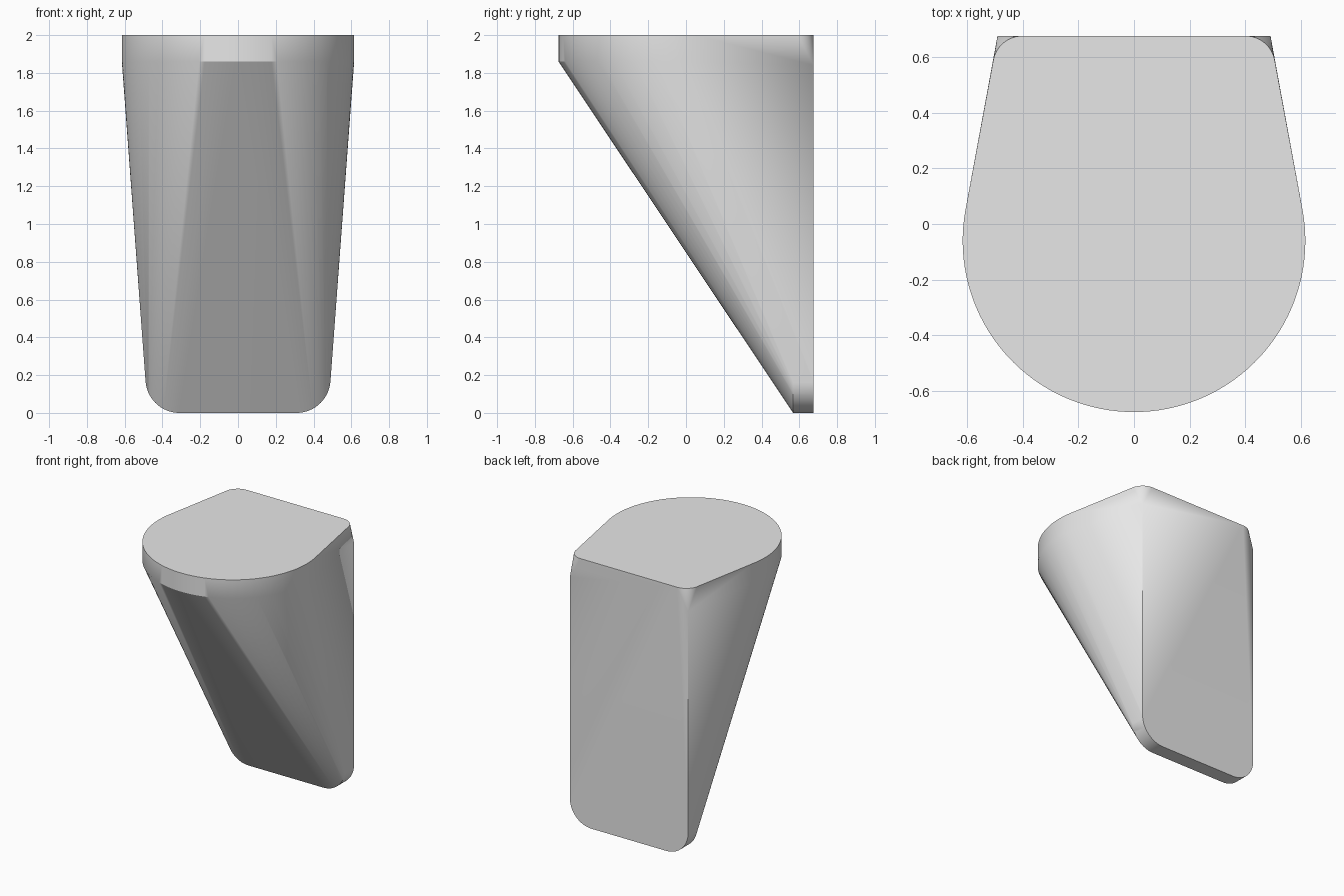
import bpy
import bmesh
from math import cos, sin, radians

cube = bpy.data.objects.get("Cube")
if cube:
    bpy.data.objects.remove(cube, do_unlink=True)

TOP = 2.0
BACK = 0.675
HALF_BACK = 0.49        # half width of the flat back
RIM = 1.86              # lower edge of the rounded front rim
FLARE = 10.3            # angle of the side walls, degrees


def arc(cx, cy, radius, start, end, steps):
    """Points along an arc, angles in degrees."""
    angles = [radians(start + (end - start) * i / steps) for i in range(steps + 1)]
    return [(cx + radius * cos(a), cy + radius * sin(a)) for a in angles]


points = []

# Rounded front of the top, with a short vertical rim
for x, y in arc(0, -0.06, 0.615, -180 - FLARE, FLARE, 72):
    points += [(x, y, TOP), (x, y, RIM)]

for side in (-1, 1):
    # Rounded back corners of the top, tapering to a sharp corner below
    for x, y in arc(0.40, BACK - 0.107, 0.107, FLARE, 90, 12):
        points.append((side * x, y, TOP))
    points.append((side * HALF_BACK, BACK, 1.84))
    # Rounded bottom corners of the foot
    for x, z in arc(HALF_BACK - 0.18, 0.18, 0.18, -90, 0, 16):
        points += [(side * x, BACK, z), (side * x, 0.567, z)]

# Wrap the outlines in one tapered solid
bm = bmesh.new()
for p in points:
    bm.verts.new(p)
hull = bmesh.ops.convex_hull(bm, input=bm.verts[:])
loose = {v for v in hull["geom_interior"] + hull["geom_unused"]
         if isinstance(v, bmesh.types.BMVert)}
bmesh.ops.delete(bm, geom=list(loose), context="VERTS")
bmesh.ops.dissolve_limit(bm, angle_limit=radians(0.3),
                         verts=bm.verts[:], edges=bm.edges[:])
bmesh.ops.recalc_face_normals(bm, faces=bm.faces[:])

mesh = bpy.data.meshes.new("tapered_bracket")
bm.to_mesh(mesh)
bm.free()
bracket = bpy.data.objects.new("tapered_bracket", mesh)
bpy.context.collection.objects.link(bracket)

# Plain grey finish
grey = bpy.data.materials.new("light_grey")
grey.use_nodes = True
colour = (0.8, 0.8, 0.8, 1)
grey.diffuse_color = colour
grey.node_tree.nodes["Principled BSDF"].inputs["Base Color"].default_value = colour
mesh.materials.append(grey)

# Smooth curves, crisp edges
bpy.ops.object.select_all(action="DESELECT")
bracket.select_set(True)
bpy.context.view_layer.objects.active = bracket
bpy.ops.object.shade_smooth_by_angle(angle=radians(30))
